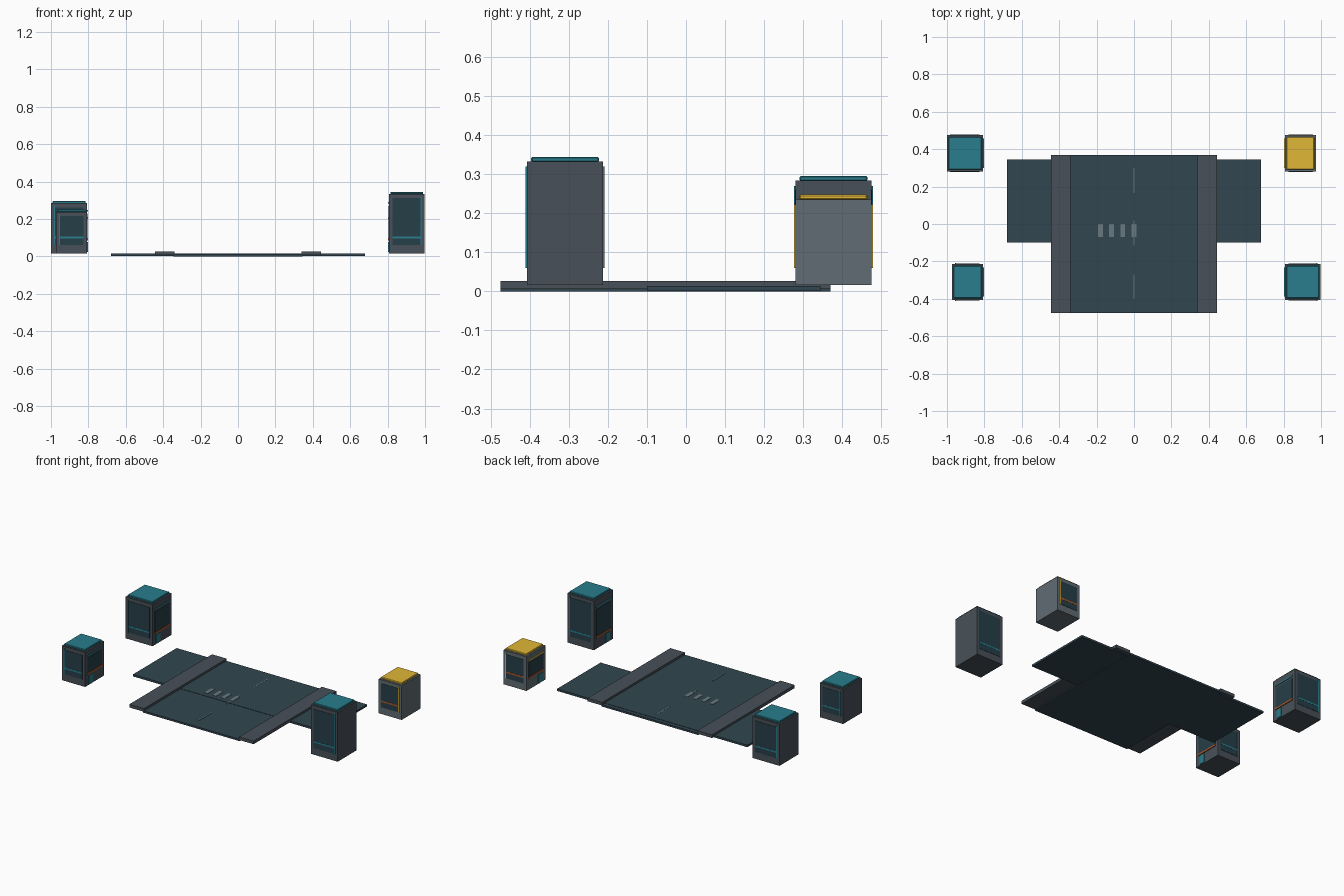
import bpy, bmesh
from mathutils import Vector

if "Cube" in bpy.data.objects:
    bpy.data.objects.remove(bpy.data.objects["Cube"])


def material(name, rgb):
    m = bpy.data.materials.new(name)
    lin = [((c / 255 + 0.055) / 1.055) ** 2.4 for c in rgb]
    m.diffuse_color = (*lin, 1)
    m.use_nodes = True
    m.node_tree.nodes["Principled BSDF"].inputs["Base Color"].default_value = m.diffuse_color
    return m


ASPHALT = material("asphalt", (50, 70, 80))
PAVING = material("paving", (72, 80, 88))
WALL = material("wall", (72, 80, 88))
PALE_WALL = material("pale_wall", (96, 108, 115))
GLASS = material("glass", (38, 62, 72))
TEAL = material("teal", (40, 125, 140))
YELLOW = material("yellow", (225, 183, 55))
ORANGE = material("orange", (170, 85, 40))
PAINT = material("paint", (105, 120, 128))


def box(name, lo, hi, mat, bevel=0):
    """Box between two corners, given in any order."""
    a = Vector([min(p, q) for p, q in zip(lo, hi)])
    b = Vector([max(p, q) for p, q in zip(lo, hi)])
    bm = bmesh.new()
    bmesh.ops.create_cube(bm, size=1)
    for v in bm.verts:
        v.co = Vector([v.co[i] * (b[i] - a[i]) for i in range(3)])
    mesh = bpy.data.meshes.new(name)
    bm.to_mesh(mesh)
    bm.free()
    ob = bpy.data.objects.new(name, mesh)
    ob.location = (a + b) / 2
    bpy.context.collection.objects.link(ob)
    mesh.materials.append(mat)
    if bevel:
        mod = ob.modifiers.new("bevel", "BEVEL")
        mod.width = bevel
        mod.segments = 1
    return ob


# Roads and pavements
box("main_road", (-0.345, -0.475, 0), (0.345, 0.37, 0.012), ASPHALT)
box("cross_road", (-0.68, -0.10, 0.001), (0.68, 0.345, 0.014), ASPHALT)
for s, side in ((-1, "left"), (1, "right")):
    box(f"{side}_pavement", (s * 0.34, -0.475, 0.007), (s * 0.444, 0.37, 0.027), PAVING)

# Painted road markings
for i, (y0, y1) in enumerate(((-0.40, -0.27), (-0.115, 0.02), (0.165, 0.30))):
    box(f"lane_dash_{i}", (-0.003, y0, 0.011), (0.003, y1, 0.0146), PAINT)
for i in range(4):
    x = -0.18 + 0.06 * i
    box(f"crossing_stripe_{i}", (x - 0.013, -0.07, 0.011), (x + 0.013, 0.0, 0.016), PAINT)


def building(name, side, outer, yc, top, wall, accent, band):
    """Tower whose door faces the road; side is -1 for left, 1 for right."""
    inner, half, base = 0.807, 0.097, 0.016
    h = top - base
    box(f"{name}_body", (side * inner, yc - half, base), (side * outer, yc + half, top), wall)
    box(f"{name}_roof", (side * (inner + 0.008), yc - half + 0.01, top - 0.001),
        (side * (outer - 0.008), yc + half - 0.01, top + 0.012), accent, 0.003)

    # Front and back windows, with a band and a corner strip
    for d, face in ((-1, "front"), (1, "back")):
        y = yc + d * half

        def panel(part, x0, x1, z0, z1, depth, mat):
            box(f"{name}_{face}_{part}", (side * x0, y - d * 0.002, z0),
                (side * x1, y + d * depth, z1), mat)

        panel("window", inner + 0.02, outer - 0.02, 0.06, top - 0.022, 0.002, GLASS)
        panel("band", inner + 0.02, outer - 0.02, 0.095, 0.105, 0.003, band)
        panel("corner_strip", outer - 0.022, outer - 0.016, 0.06, top - 0.013, 0.004, accent)

    # Road-facing window, bands and door
    def inside(part, y0, y1, z0, z1, depth, mat):
        box(f"{name}_{part}", (side * (inner + 0.002), yc + y0, z0),
            (side * (inner - depth), yc + y1, z1), mat)

    inside("road_window", -0.075, 0.075, 0.085, base + h * 0.80, 0.002, GLASS)
    inside("road_band", -0.078, 0.078, 0.086, 0.097, 0.004, ORANGE)
    inside("upper_band", -0.078, 0.078, base + h * 0.84, base + h * 0.87, 0.004, accent)
    inside("door", -0.062, -0.022, 0.022, 0.078, 0.004, TEAL)


# Four corner buildings
building("front_left_tower", -1, 0.973, -0.31, 0.238, WALL, TEAL, TEAL)
building("back_left_tower", -1, 1.0, 0.378, 0.284, WALL, TEAL, TEAL)
building("front_right_tower", 1, 0.997, -0.31, 0.333, WALL, TEAL, TEAL)
building("back_right_tower", 1, 0.972, 0.378, 0.236, PALE_WALL, YELLOW, ORANGE)
